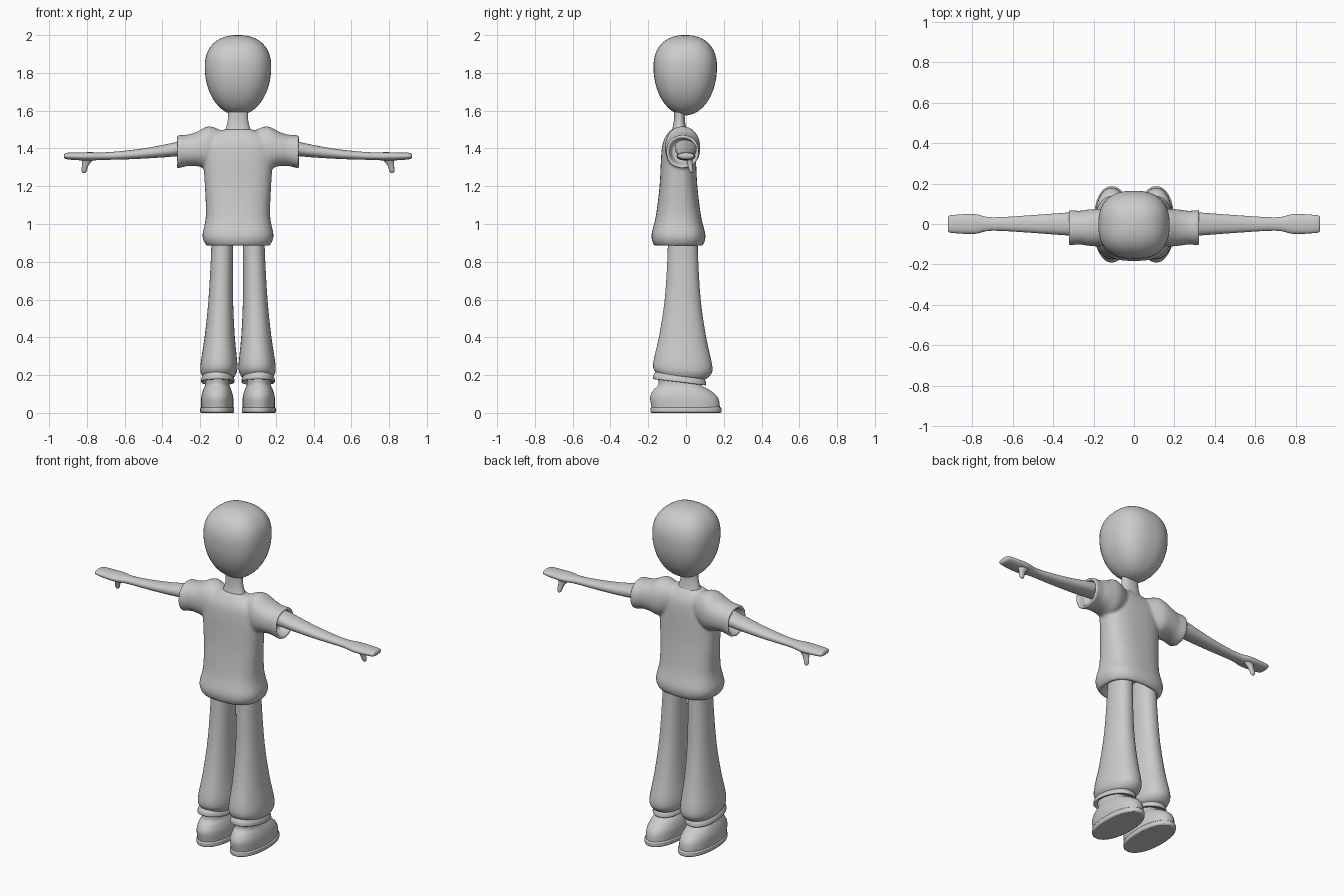
import bpy
import bmesh
from math import cos, sin, pi, tau

cube = bpy.data.objects.get("Cube")
if cube:
    bpy.data.objects.remove(cube)

shade = (0.6, 0.6, 0.6, 1)
grey = bpy.data.materials.new("plain grey")
grey.use_nodes = True
grey.diffuse_color = shade
grey.node_tree.nodes["Principled BSDF"].inputs["Base Color"].default_value = shade


def smooth_rows(rows, steps):
    """Catmull-Rom interpolation through the section rows."""
    out = []
    last = len(rows) - 1
    for i in range(last):
        quad = zip(rows[max(i - 1, 0)], rows[i], rows[i + 1], rows[min(i + 2, last)])
        columns = [(b, (c - a) / 2, a - 2.5 * b + 2 * c - d / 2, (d - a + 3 * (b - c)) / 2)
                   for a, b, c, d in quad]
        for step in range(steps):
            t = step / steps
            out.append([k + t * (l + t * (m + t * n)) for k, l, m, n in columns])
    return out + [rows[last]]


def lip(rows, wall, depth):
    """Turn the last section inwards, leaving an open hem."""
    position, width, height = rows[-1]
    return rows + [(position, width - wall, height - wall),
                   (position + depth, width - 2 * wall, height - 2 * wall)]


def loft(bm, rows, path, axis="z", power=2.2, sides=40, steps=4, side=1, slope=0):
    """Skin sections (position, two half-widths) around a centre path."""
    rings = []
    for position, half_u, half_v in smooth_rows(rows, steps):
        centre_u, centre_v = path(position)
        ring = []
        for k in range(sides):
            c, s = cos(tau * k / sides), sin(tau * k / sides)
            reach = (abs(c) ** power + abs(s) ** power) ** (-1 / power)
            u = centre_u + half_u * reach * c
            v = centre_v + half_v * reach * s
            place = (u, v, position + slope * v) if axis == "z" else (side * position, u, v)
            ring.append(bm.verts.new(place))
        rings.append(ring)
    faces = [bm.faces.new(rings[0]), bm.faces.new(rings[-1])]
    for low, high in zip(rings, rings[1:]):
        for k in range(sides):
            j = (k + 1) % sides
            faces.append(bm.faces.new((low[k], low[j], high[j], high[k])))
    bmesh.ops.recalc_face_normals(bm, faces=faces)


def finish(name, bm):
    mesh = bpy.data.meshes.new(name)
    bm.to_mesh(mesh)
    bm.free()
    mesh.materials.append(grey)
    ob = bpy.data.objects.new(name, mesh)
    bpy.context.collection.objects.link(ob)
    bpy.ops.object.select_all(action="DESELECT")
    ob.select_set(True)
    bpy.context.view_layer.objects.active = ob
    bpy.ops.object.shade_smooth_by_angle(angle=0.9)
    return ob


def part(name, rows, path, **options):
    bm = bmesh.new()
    loft(bm, rows, path, **options)
    return finish(name, bm)


def pair(name, rows, path, **options):
    ob = part(name, rows, path, **options)
    ob.modifiers.new("other side", "MIRROR")
    return ob


# Head: squarish egg, blunt on top and tapering to the chin
def egg(bands, middle, below, above, half_width, half_depth):
    rows = []
    for i in range(bands + 1):
        rise = -cos(pi * i / bands)
        height, power = (above, 2.3) if rise > 0 else (below, 2)
        size = max(1 - abs(rise) ** power, 0.001) ** (1 / power)
        rows.append((middle + height * rise, half_width * size, half_depth * size))
    return rows


part("head", egg(32, 1.83, 0.255, 0.17, 0.176, 0.168), lambda z: (0, -0.004),
     power=2.5, sides=48, steps=1)

# Neck
part("neck", [(1.44, 0.09, 0.055), (1.54, 0.055, 0.03), (1.64, 0.055, 0.03)],
     lambda z: (0, -0.035))

# Shirt: body with open hem and two open sleeves, blended together
body = [(1.5, 0.08, 0.04), (1.45, 0.165, 0.075), (1.38, 0.185, 0.09), (1.2, 0.175, 0.1),
        (1.04, 0.17, 0.12), (0.94, 0.188, 0.143), (0.89, 0.17, 0.13)]
sleeve = [(0.06, 0.05, 0.06), (0.15, 0.09, 0.11), (0.22, 0.09, 0.09),
          (0.27, 0.083, 0.083), (0.32, 0.087, 0.087)]
shirt = bmesh.new()
loft(shirt, lip(body, 0.02, 0.06), lambda z: (0, -0.04), power=2.6)
for side in (1, -1):
    loft(shirt, lip(sleeve, 0.014, -0.05), lambda x: (-0.018, 1.43 - 0.15 * x),
         axis="x", side=side)
shirt_ob = finish("shirt", shirt)
blend = shirt_ob.modifiers.new("blend", "REMESH")
blend.mode = "VOXEL"
blend.voxel_size = 0.008
blend.use_smooth_shade = True
relax = shirt_ob.modifiers.new("relax", "SMOOTH")
relax.iterations = 5

# Arms ending in flat mitten hands
pair("arm", [(0.2, 0.06, 0.045), (0.32, 0.057, 0.038), (0.5, 0.044, 0.027),
             (0.7, 0.033, 0.02), (0.79, 0.049, 0.022), (0.9, 0.044, 0.018),
             (0.92, 0.035, 0.01)],
     lambda x: (0, 1.358 + 0.17 * (x - 0.8) ** 2), axis="x")

# Thumbs hanging below the palms
pair("thumb", [(1.27, 0.005, 0.005), (1.28, 0.013, 0.01), (1.32, 0.02, 0.014),
               (1.35, 0.04, 0.02)],
     lambda z: (0.815 - 4 * (z - 1.27) ** 2, 0.03 - 0.2 * (z - 1.27)), sides=20)

# Flared trouser legs
pair("trouser_leg", [(1, 0.06, 0.08), (0.85, 0.058, 0.08), (0.6, 0.065, 0.095),
                     (0.4, 0.08, 0.125), (0.25, 0.098, 0.157), (0.2, 0.09, 0.14),
                     (0.18, 0.07, 0.11)],
     lambda z: (0.108 - 0.028 * z, -0.017), slope=-0.06)

# Turned-out cuffs at the ankles
cuff = [(0.2, 0.075, 0.125), (0.18, 0.086, 0.138), (0.16, 0.088, 0.14)]
pair("cuff", lip(cuff, 0.01, 0.01), lambda z: (0.107, -0.034), slope=-0.12)

# Shoes: rounded upper over a thin bevelled sole
pair("shoe_upper", [(0.02, 0.085, 0.18), (0.08, 0.085, 0.18), (0.12, 0.075, 0.15),
                    (0.15, 0.063, 0.11), (0.2, 0.06, 0.09)],
     lambda z: (0.11, -1.6 * z * z))
sole = pair("shoe_sole", [(0, 0.09, 0.187), (0.03, 0.09, 0.187)],
            lambda z: (0.11, 0), steps=1)
edge = sole.modifiers.new("rounded edge", "BEVEL")
edge.width = 0.006
edge.segments = 2
